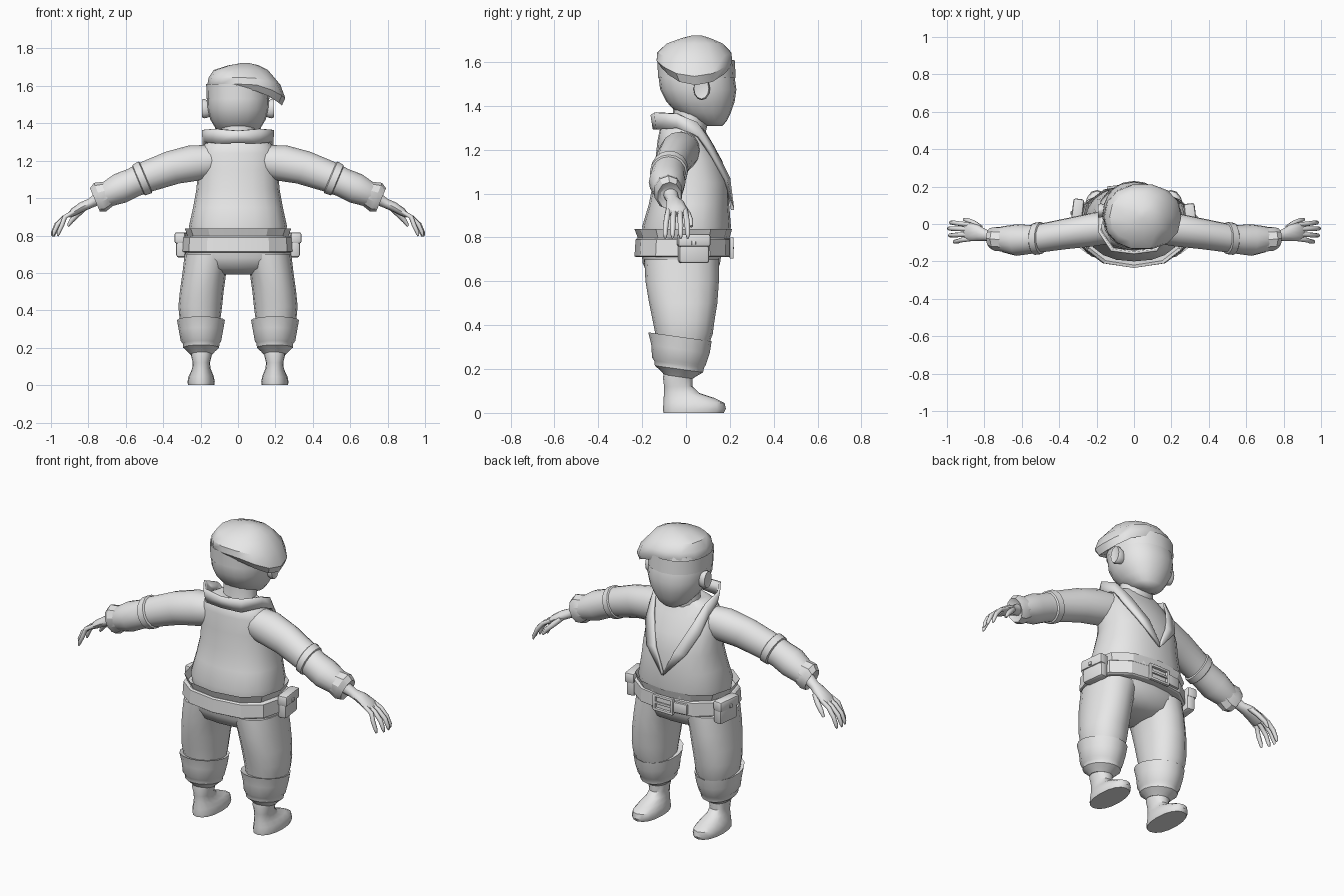
import bpy, bmesh, math
from mathutils import Vector

grey = bpy.data.materials.new("plain_grey")
grey.diffuse_color = (0.8, 0.8, 0.8, 1)


def finish(name, bm, mirror=False, angle=40):
    bmesh.ops.recalc_face_normals(bm, faces=bm.faces)
    me = bpy.data.meshes.new(name)
    bm.to_mesh(me)
    bm.free()
    me.materials.append(grey)
    me.shade_smooth()
    me.set_sharp_from_angle(angle=math.radians(angle))
    ob = bpy.data.objects.new(name, me)
    bpy.context.collection.objects.link(ob)
    if mirror:
        m = ob.modifiers.new("mirror", 'MIRROR')
        m.use_clip = False
    return ob


def loft(name, secs, n=16, d=(0, 0, 1), power=2.0, slope=0, cap=True, mirror=False, angle=40):
    """Skin rings (x, y, z, half width, half depth, droop) set square to direction d."""
    D = Vector(d).normalized()
    V = Vector((0, 1, 0))
    U = V.cross(D).normalized()
    bm = bmesh.new()
    rings = []
    for s in secs:
        c, ra, rb = Vector(s[:3]), s[3], s[4]
        droop = s[5] if len(s) > 5 else 0
        ring = []
        for k in range(n):
            a = 2 * math.pi * k / n
            ca, sa = math.cos(a), math.sin(a)
            u = math.copysign(abs(ca) ** (2 / power), ca)
            v = math.copysign(abs(sa) ** (2 / power), sa)
            lift = slope * v * rb - droop * max(0, u) ** 2
            ring.append(bm.verts.new(c + U * u * ra + V * v * rb + D * lift))
        rings.append(ring)
    for a, b in zip(rings, rings[1:]):
        for k in range(n):
            bm.faces.new((a[k], a[(k + 1) % n], b[(k + 1) % n], b[k]))
    if cap:
        bm.faces.new(rings[0])
        bm.faces.new(rings[-1])
    return finish(name, bm, mirror, angle)


def yz(z, x, rx, y0, y1, droop=0):
    """Ring from its back and front extents."""
    return (x, (y0 + y1) / 2, z, rx, (y1 - y0) / 2, droop)


def box(name, loc, size, bevel=0.0, rot=0, mirror=False):
    bm = bmesh.new()
    bmesh.ops.create_cube(bm, size=1)
    bmesh.ops.scale(bm, vec=size, verts=bm.verts)
    if bevel:
        bmesh.ops.bevel(bm, geom=bm.edges[:], offset=bevel, segments=2, profile=0.5, affect='EDGES')
    c, s = math.cos(rot), math.sin(rot)
    for v in bm.verts:
        x, y, z = v.co
        v.co = (c * x - s * y + loc[0], s * x + c * y + loc[1], z + loc[2])
    return finish(name, bm, mirror)


# Jacket body
loft("jacket", [yz(.78, 0, .25, -.19, .19), yz(.85, 0, .262, -.2, .205), yz(.95, 0, .24, -.17, .197),
                yz(1.05, 0, .222, -.15, .197), yz(1.15, 0, .215, -.14, .165), yz(1.24, 0, .205, -.13, .115),
                yz(1.29, 0, .175, -.12, .085), yz(1.32, 0, .12, -.09, .07)], n=20, power=2.3)

# Flared hem and belt
loft("jacket_hem", [yz(.785, 0, .265, -.215, .195), yz(.838, 0, .285, -.235, .21)], n=12, power=2.4,
     cap=False, angle=25)
loft("belt", [yz(.71, 0, .285, -.228, .198), yz(.715, 0, .296, -.235, .205), yz(.79, 0, .292, -.23, .203),
              yz(.797, 0, .28, -.222, .195)], n=12, power=2.4, angle=25)

# Buckle: frame bars, prong and strap end
for i, z in enumerate((.712, .792)):
    box("buckle_bar_%d" % i, (0, .208, z), (.13, .018, .016), .004)
for i, x in enumerate((-.058, .058)):
    box("buckle_side_%d" % i, (x, .208, .752), (.016, .018, .09), .004)
box("buckle_prong", (.0, .212, .752), (.11, .012, .014), .004)
box("belt_strap_end", (-.1, .198, .752), (.09, .016, .06), .005, rot=.12)

# Side pouches
for s, y, name in ((1, .035, "right"), (-1, .06, "left")):
    r = s * .12
    box(name + "_pouch", (s * .298, y, .745), (.052, .14, .125), .014, r)
    box(name + "_pouch_flap", (s * .303, y, .787), (.058, .15, .06), .012, r)
    box(name + "_pouch_button", (s * .333, y, .775), (.012, .02, .02), .004, r)

# Collar running down into wide lapels
upper = [(0, -.155, 1.36), (.12, -.14, 1.37), (.185, -.04, 1.365), (.165, .05, 1.325),
         (.125, .12, 1.22), (.06, .195, 1.07), (.002, .212, .94)]
lower = [(0, -.145, 1.295), (.11, -.13, 1.293), (.17, -.04, 1.3), (.185, .055, 1.26),
         (.175, .12, 1.17), (.125, .182, 1.06), (.004, .212, .925)]
bm = bmesh.new()
for s in (1, -1):
    a = [bm.verts.new((s * p[0], p[1], p[2])) for p in upper]
    b = [bm.verts.new((s * p[0], p[1], p[2])) for p in lower]
    for k in range(len(a) - 1):
        bm.faces.new((a[k], a[k + 1], b[k + 1], b[k]))
bmesh.ops.remove_doubles(bm, verts=bm.verts, dist=.0005)
collar = finish("collar_and_lapels", bm)
sol = collar.modifiers.new("thickness", 'SOLIDIFY')
sol.thickness = .014
sol.offset = 0

# Sleeves, elbow bands and flared wrist cuffs
ARM = (.92, 0, -.39)
loft("sleeve", [(.1, -.015, 1.205, .085, .085), (.22, -.03, 1.19, .1, .09), (.35, -.05, 1.163, .092, .083),
                (.5, -.075, 1.11, .083, .077), (.56, -.083, 1.083, .078, .078), (.63, -.086, 1.052, .082, .084),
                (.7, -.082, 1.02, .068, .07), (.75, -.075, .997, .055, .05)], d=ARM, mirror=True)
loft("elbow_band", [(.492, -.075, 1.113, .082, .077), (.497, -.075, 1.111, .092, .086),
                    (.53, -.079, 1.096, .088, .086), (.535, -.079, 1.094, .078, .077)], d=ARM, mirror=True, angle=30)
loft("wrist_cuff", [(.69, -.083, 1.025, .068, .068), (.738, -.08, 1.005, .083, .066),
                    (.765, -.075, .99, .068, .055), (.755, -.075, .995, .04, .04)], n=10, d=ARM, mirror=True, angle=30)

# Hands
loft("palm", [(.75, -.07, .995, .032, .034), (.79, -.06, .972, .026, .03), (.83, -.048, .955, .026, .042),
              (.88, -.042, .925, .022, .05), (.905, -.042, .905, .012, .045)], n=12, d=(.85, 0, -.5), mirror=True)
for i, (y, spread, tip) in enumerate(((-.08, -.015, .965), (-.055, -.006, .99), (-.028, .004, .995), (-.004, .012, .985))):
    r = .0125
    loft("finger_%d" % i, [(.875, y, .928, r, r), (.925, y + spread * .4, .9, r, r),
                           (tip - .025, y + spread * .8, .858, r, r), (tip - .005, y + spread, .815, r * .85, r * .85),
                           (tip, y + spread, .797, r * .4, r * .4)], n=8, d=(.6, 0, -.8), mirror=True, angle=60)
loft("thumb", [(.82, -.02, .95, .015, .016), (.855, .005, .915, .015, .015), (.89, .02, .88, .013, .013),
               (.91, .024, .85, .007, .007)], n=8, d=(.6, 0, -.8), mirror=True, angle=60)

# Trousers
loft("trouser_hips", [yz(.75, 0, .275, -.205, .165), yz(.68, 0, .285, -.197, .155), yz(.625, 0, .24, -.17, .13),
                      yz(.592, 0, .13, -.1, .07)], n=20, power=2.3, angle=60)
loft("trouser_leg", [yz(.7, .155, .13, -.19, .15), yz(.6, .18, .117, -.185, .15), yz(.5, .194, .117, -.168, .143),
                     yz(.42, .202, .117, -.152, .13), yz(.36, .203, .11, -.14, .122), yz(.3, .2, .1, -.13, .1)],
     power=2.2, mirror=True)

# Gathered trouser cuffs
loft("trouser_cuff", [yz(.335, .2, .1, -.13, .1), yz(.347, .198, .128, -.172, .117), yz(.29, .198, .118, -.158, .108),
                      yz(.235, .198, .108, -.155, .09), yz(.222, .197, .098, -.145, .082),
                      yz(.2, .197, .096, -.142, .078), yz(.18, .197, .074, -.115, .05), yz(.165, .197, .06, -.1, .03)],
     slope=-.14, mirror=True)

# Shoes
loft("shoe", [yz(0, .197, .07, -.103, .172), yz(.018, .197, .073, -.105, .182), yz(.045, .197, .068, -.103, .176),
              yz(.068, .196, .058, -.102, .13), yz(.09, .196, .049, -.1, .062), yz(.12, .196, .046, -.1, .03),
              yz(.16, .196, .056, -.105, .03), yz(.19, .196, .056, -.1, .03)], mirror=True, power=2.2)

# Neck and head
loft("neck", [yz(1.24, 0, .12, -.08, .08), yz(1.32, 0, .095, -.06, .1), yz(1.42, 0, .095, -.06, .1)])
loft("head", [yz(1.308, 0, .045, .1, .165), yz(1.33, 0, .085, .03, .185), yz(1.37, 0, .118, -.045, .205),
              yz(1.42, 0, .148, -.09, .222), yz(1.475, 0, .163, -.118, .23), yz(1.53, 0, .165, -.125, .222),
              yz(1.62, 0, .155, -.12, .2)], n=20, power=2.2, angle=60)

# Ears
loft("ear", [(.15, .075, 1.475, .04, .028), (.178, .072, 1.478, .052, .038), (.192, .07, 1.48, .048, .034),
             (.188, .072, 1.48, .03, .02)], n=12, d=(1, 0, 0), mirror=True)

# Beret with headband, drooping to one side
loft("beret_band", [yz(1.53, 0, .168, -.128, .227), yz(1.61, 0, .17, -.13, .222)], n=16, power=2.2, cap=False)
loft("beret", [yz(1.6, 0, .15, -.11, .2, .03), yz(1.58, .04, .195, -.115, .205, .085),
               yz(1.61, .045, .208, -.138, .215, .075), yz(1.645, .035, .192, -.135, .21, .04),
               yz(1.685, .015, .145, -.09, .17, 0), yz(1.71, .03, .08, -.02, .11), yz(1.722, .04, .02, .03, .07)],
     n=14, power=2.2, angle=35)
